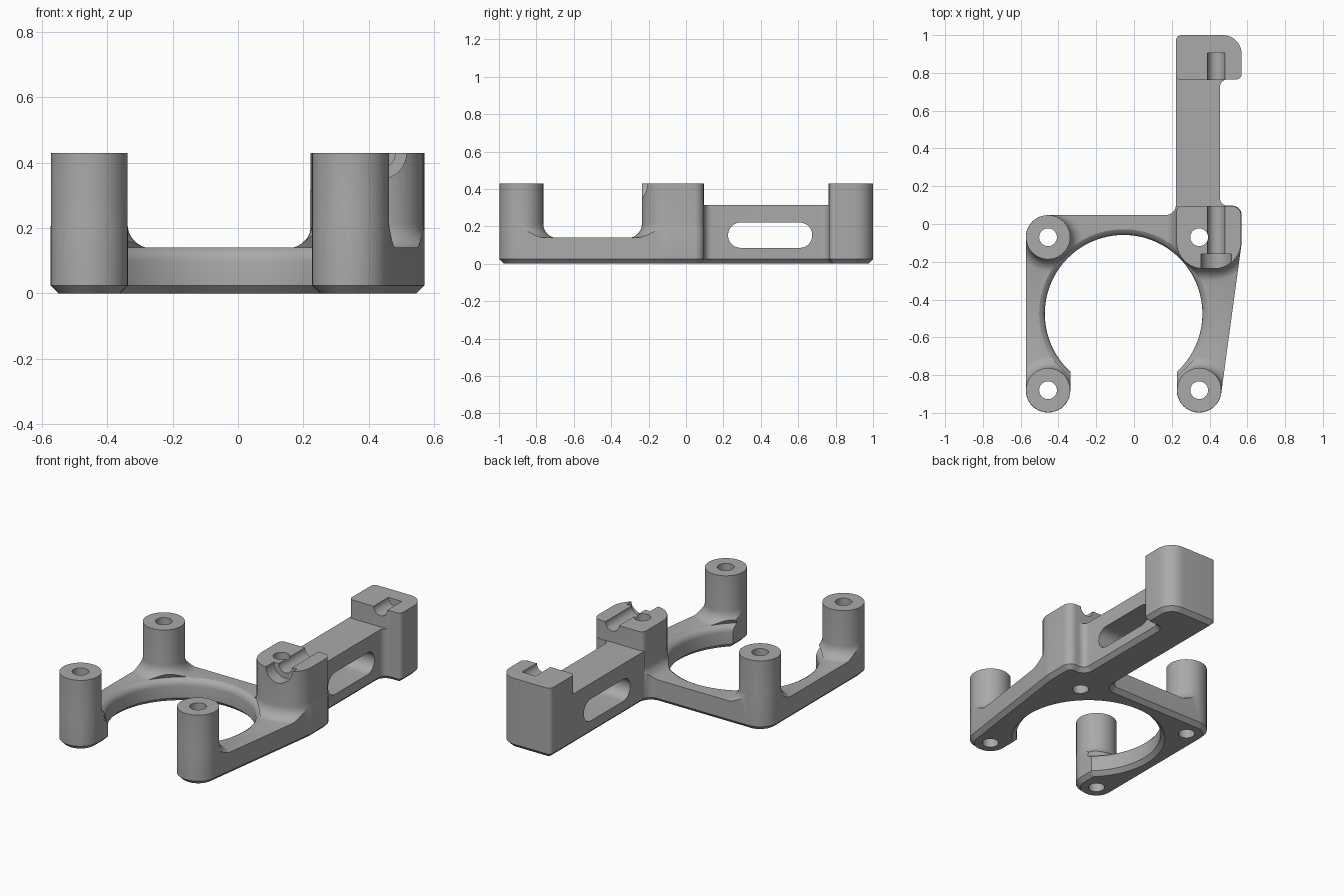
import bpy, bmesh, math
from mathutils import Vector, Matrix

if "Cube" in bpy.data.objects:
    bpy.data.objects.remove(bpy.data.objects["Cube"])

TOP, PLATE, RAIL, CHAMFER = 0.43, 0.14, 0.315, 0.025
# Axis cycles: outlines given as (z, x) run along y, outlines given as (y, z) run along x
ALONG_Y = Matrix(((0, 1, 0, 0), (0, 0, 1, 0), (1, 0, 0, 0), (0, 0, 0, 1)))
ALONG_X = Matrix(((0, 0, 1, 0), (1, 0, 0, 0), (0, 1, 0, 0), (0, 0, 0, 1)))

grey = bpy.data.materials.new("plain_grey")
grey.use_nodes = True
grey.diffuse_color = (0.4, 0.4, 0.4, 1)
grey.node_tree.nodes["Principled BSDF"].inputs["Base Color"].default_value = (0.4, 0.4, 0.4, 1)


def rounded(corners, steps=10):
    """Counter-clockwise outline from (x, y, radius) corners, convex or concave."""
    out = []
    for i, (x, y, r) in enumerate(corners):
        p = Vector((x, y))
        if r == 0:
            out.append(p)
            continue
        a = (Vector(corners[i - 1][:2]) - p).normalized()
        b = (Vector(corners[(i + 1) % len(corners)][:2]) - p).normalized()
        half = math.acos(a.dot(b)) / 2
        centre = p + (a + b).normalized() * (r / math.sin(half))
        start = p + a * (r / math.tan(half)) - centre
        end = p + b * (r / math.tan(half)) - centre
        first = math.atan2(start.y, start.x)
        sweep = math.atan2(start.x * end.y - start.y * end.x, start.dot(end))
        for k in range(steps + 1):
            t = first + sweep * k / steps
            out.append(centre + Vector((math.cos(t), math.sin(t))) * r)
    return out


def box(x0, y0, x1, y1):
    return rounded([(x0, y0, 0), (x1, y0, 0), (x1, y1, 0), (x0, y1, 0)])


def circle(x, y, r, n=64):
    return [Vector((x + r * math.cos(math.tau * k / n), y + r * math.sin(math.tau * k / n)))
            for k in range(n)]


def offset(pts, d):
    """Move an outline outward by d with mitred corners."""
    out = []
    for i, p in enumerate(pts):
        e1 = (p - pts[i - 1]).normalized()
        e2 = (pts[(i + 1) % len(pts)] - p).normalized()
        n1, n2 = Vector((e1.y, -e1.x)), Vector((e2.y, -e2.x))
        out.append(p + (n1 + n2) * (d / (1 + n1.dot(n2))))
    return out


def loft(name, pts, levels, matrix=Matrix()):
    """Solid through copies of an outline, one per (height, outward offset)."""
    bm = bmesh.new()
    rings = [[bm.verts.new((q.x, q.y, z)) for q in offset(pts, d)] for z, d in levels]
    for lo, hi in zip(rings, rings[1:]):
        for i in range(len(pts)):
            bm.faces.new((lo[i - 1], lo[i], hi[i], hi[i - 1]))
    bm.faces.new(rings[0][::-1])
    bm.faces.new(rings[-1])
    bm.transform(matrix)
    bm.normal_update()
    mesh = bpy.data.meshes.new(name)
    bm.to_mesh(mesh)
    bm.free()
    mesh.materials.append(grey)
    ob = bpy.data.objects.new(name, mesh)
    bpy.context.scene.collection.objects.link(ob)
    return ob


helpers = []


def combine(target, tool, operation):
    """Boolean the tool into the target, keeping the first solver's result that took effect."""
    tool.hide_render = True
    if tool not in helpers:
        helpers.append(tool)
    mod = target.modifiers.new("combine", 'BOOLEAN')
    mod.operation, mod.object = operation, tool
    before = len(target.data.vertices)
    for solver in ('MANIFOLD', 'EXACT', 'FLOAT'):
        mod.solver = solver
        bpy.context.view_layer.update()
        graph = bpy.context.evaluated_depsgraph_get()
        result = bpy.data.meshes.new_from_object(target.evaluated_get(graph))
        if len(result.vertices) not in (0, before):
            target.data = result
            break
    target.modifiers.remove(mod)


def flare(r=0.075, steps=8):
    """Tower levels: fillet onto the plate, then straight up."""
    levels = [(-0.1, r)]
    for k in range(steps + 1):
        t = math.pi / 2 * k / steps
        levels.append((PLATE - 0.002 + r * (1 - math.cos(t)), r * (1 - math.sin(t))))
    return levels + [(TOP, 0)]


# Base frame: plate, three posts and the front clamp block
frame = loft("base_frame", box(-0.8, -1.2, 0.8, 0.11), [(-0.2, 0), (PLATE, 0)])
posts = [(-0.455, -0.07), (-0.455, -0.88), (0.345, -0.88)]
for x, y in posts:
    combine(frame, loft("post", circle(x, y, 0.117), flare()), 'UNION')
front_block = rounded([(0.225, -0.236, 0.14), (0.567, -0.236, 0.14),
                       (0.567, 0.095, 0.05), (0.225, 0.095, 0.03)])
combine(frame, loft("front_block", front_block, flare()), 'UNION')

# Clamp rail: bar with the rear clamp block
rail = loft("clamp_rail", box(0.2, 0.09, 0.62, 0.85), [(-0.1, 0), (RAIL, 0)])
rear_block = rounded([(0.219, 0.762, 0.03), (0.65, 0.762, 0), (0.65, 1.1, 0), (0.219, 1.1, 0)])
combine(rail, loft("rear_block", rear_block, [(-0.12, 0), (TOP, 0)]), 'UNION')

# Trim both parts to the shared footprint with its chamfered underside
footprint = loft("footprint", rounded([
    (-0.573, 0.047, 0.117), (-0.573, -0.998, 0.117), (-0.337, -0.998, 0.117),
    (-0.337, -0.6, 0), (0.227, -0.6, 0), (0.227, -0.998, 0.117),
    (0.448, -0.998, 0.117), (0.57, -0.1, 0.05), (0.57, 0.097, 0.05),
    (0.455, 0.097, 0.04), (0.455, 0.765, 0.04), (0.57, 0.765, 0.03),
    (0.57, 1.0, 0.1), (0.222, 1.0, 0.03), (0.222, 0.047, 0.055)]),
    [(0, -CHAMFER), (CHAMFER, 0), (TOP + 0.1, 0)])
for part in (frame, rail):
    combine(part, footprint, 'INTERSECT')

# Round opening with chamfered lower and softened upper edge
opening = [(-0.05, 0.075), (CHAMFER, 0), (0.1, 0), (0.115, 0.003), (0.13, 0.013),
           (PLATE, 0.03), (0.2, 0), (0.6, 0)]
combine(frame, loft("opening", circle(-0.055, -0.475, 0.417, 128), opening), 'DIFFERENCE')

# Vertical screw holes
for x, y in posts + [(0.345, -0.07)]:
    combine(frame, loft("hole", circle(x, y, 0.047, 32), [(-0.1, 0), (0.6, 0)]), 'DIFFERENCE')

# Clamp groove, its screw-head recess, and the slot through the rail
groove = loft("groove", circle(TOP, 0.435, 0.046, 32), [(-0.4, 0), (0.905, 0)], ALONG_Y)
for part in (frame, rail):
    combine(part, groove, 'DIFFERENCE')
combine(frame, loft("recess", circle(TOP, 0.435, 0.08, 32), [(-0.4, 0), (-0.16, 0)], ALONG_Y), 'DIFFERENCE')
slot = rounded([(0.225, 0.085, 0.067), (0.675, 0.085, 0.067), (0.675, 0.22, 0.067), (0.225, 0.22, 0.067)])
combine(rail, loft("slot", slot, [(0.1, 0), (0.6, 0)], ALONG_X), 'DIFFERENCE')

# Discard helpers, then smooth the curved walls and keep crisp edges
for helper in helpers:
    bpy.data.objects.remove(helper)
for part in (frame, rail):
    part.data.shade_smooth()
    part.data.set_sharp_from_angle(angle=math.radians(30))
